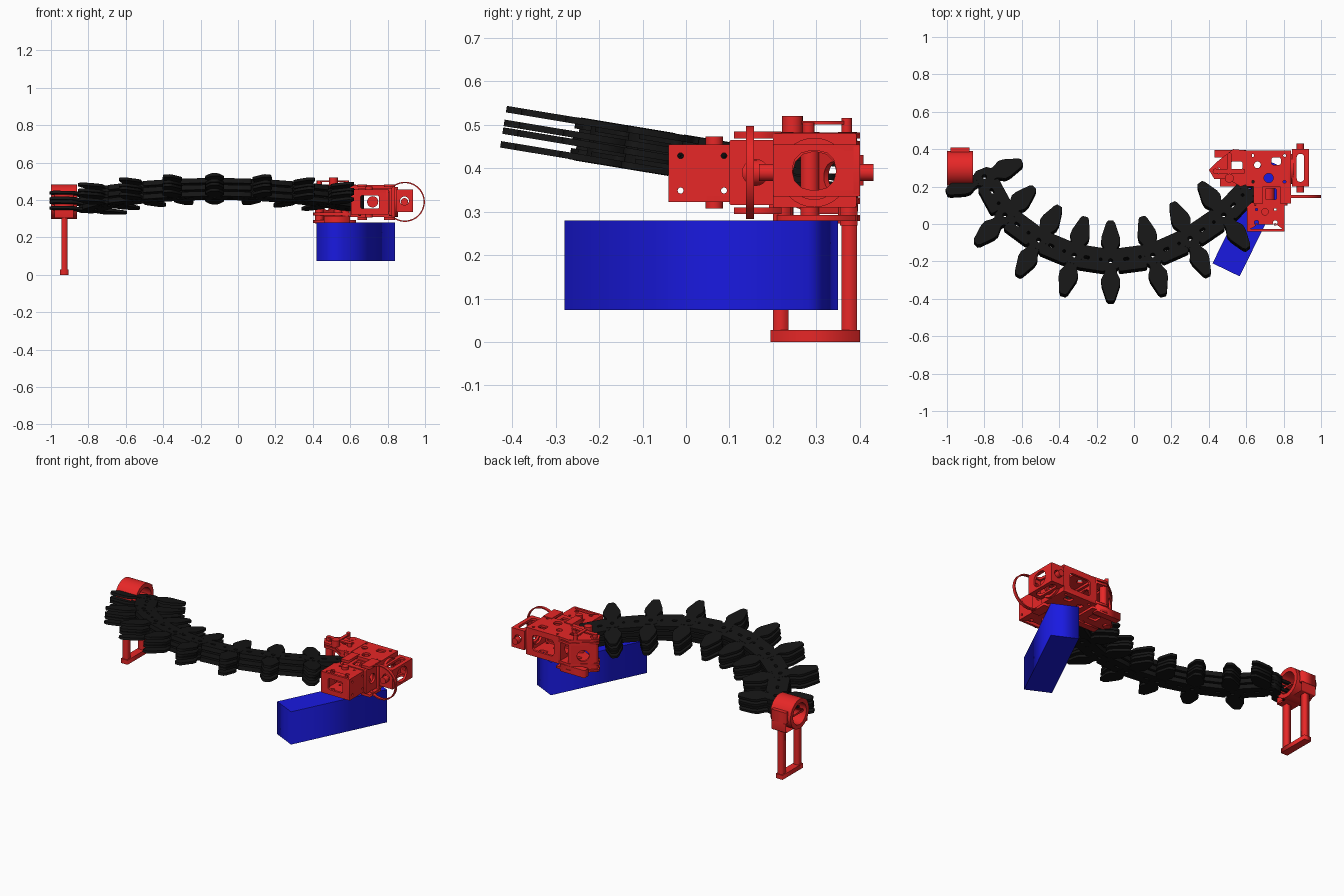
import bpy
from math import sin, cos, pi, radians, atan2, hypot
from mathutils import Matrix, Vector

if "Cube" in bpy.data.objects:
    bpy.data.objects.remove(bpy.data.objects["Cube"])


def material(name, rgb):
    m = bpy.data.materials.new(name)
    m.diffuse_color = (*rgb, 1)
    m.use_nodes = True
    m.node_tree.nodes["Principled BSDF"].inputs["Base Color"].default_value = m.diffuse_color
    return m


RED = material("red", (0.8, 0.02, 0.02))
BLACK = material("black", (0.008, 0.008, 0.008))
BLUE = material("blue", (0.01, 0.01, 0.75))


def rrect(w, h, r=0.005, cx=0, cy=0, n=4):
    pts = []
    for k, (sx, sy) in enumerate(((1, 1), (-1, 1), (-1, -1), (1, -1))):
        for i in range(n):
            a = (k + i / (n - 1)) * pi / 2
            pts.append((cx + sx * (w / 2 - r) + r * cos(a), cy + sy * (h / 2 - r) + r * sin(a)))
    return pts


def circle(r, cx=0, cy=0, n=20):
    return [(cx + r * cos(2 * pi * i / n), cy + r * sin(2 * pi * i / n)) for i in range(n)]


def plate(loops, t, mat):
    """Flat mesh of thickness t; the first loop is the rim, the rest are holes."""
    cu = bpy.data.curves.new("profile", 'CURVE')
    cu.dimensions = '2D'
    cu.fill_mode = 'BOTH'
    cu.extrude = t / 2
    for loop in loops:
        s = cu.splines.new('POLY')
        s.points.add(len(loop) - 1)
        for p, (x, y) in zip(s.points, loop):
            p.co = (x, y, 0, 1)
        s.use_cyclic_u = True
    tmp = bpy.data.objects.new("profile", cu)
    bpy.context.collection.objects.link(tmp)
    dg = bpy.context.evaluated_depsgraph_get()
    me = bpy.data.meshes.new_from_object(tmp.evaluated_get(dg))
    bpy.data.objects.remove(tmp)
    me.materials.clear()
    me.materials.append(mat)
    return me


def place(name, me, m):
    o = bpy.data.objects.new(name, me)
    bpy.context.collection.objects.link(o)
    o.matrix_world = m
    return o


AXES = {'X': Matrix(((0, 0, 1, 0), (1, 0, 0, 0), (0, 1, 0, 0), (0, 0, 0, 1))),
        'Y': Matrix(((1, 0, 0, 0), (0, 0, -1, 0), (0, 1, 0, 0), (0, 0, 0, 1))),
        'Z': Matrix.Identity(4)}


def panel(name, axis, pos, loops, t, mat=RED):
    return place(name, plate(loops, t, mat), Matrix.Translation(pos) @ AXES[axis])


def box(name, x0, x1, y0, y1, z0, z1, mat=RED):
    return panel(name, 'Z', ((x0 + x1) / 2, (y0 + y1) / 2, (z0 + z1) / 2),
                 [[(-(x1 - x0) / 2, -(y1 - y0) / 2), ((x1 - x0) / 2, -(y1 - y0) / 2),
                   ((x1 - x0) / 2, (y1 - y0) / 2), (-(x1 - x0) / 2, (y1 - y0) / 2)]], z1 - z0, mat)


def rod(name, axis, pos, r, length, mat=RED):
    return panel(name, axis, pos, [circle(r)], length, mat)


def frame_box(name, x0, x1, y0, y1, z0, z1, hx, hy, hz, t=0.014):
    """Hollow box of six panels, with hole loops for each axis."""
    c = Vector(((x0 + x1) / 2, (y0 + y1) / 2, (z0 + z1) / 2))
    d = Vector((x1 - x0, y1 - y0, z1 - z0))
    for i, (ax, w, h, holes) in enumerate((('X', d.y, d.z, hx), ('Y', d.x, d.z, hy), ('Z', d.x, d.y, hz))):
        for s in (-1, 1):
            p = c.copy()
            p[i] += s * (d[i] - t) / 2
            panel(name, ax, p, [rrect(w, h)] + holes, t)


# Blue base block
corners = [(0.42, -0.21), (0.565, -0.28), (0.84, 0.28), (0.695, 0.35)]
panel("base_block", 'Z', (0, 0, 0.176), [corners], 0.206, BLUE)

# Chain: leaf links at the joints, bodies between them, in a tilted plane
half = [(0.045, 0.03), (0.03, 0.05), (0.033, 0.065), (0.051, 0.1), (0.049, 0.13),
        (0.024, 0.205), (0.014, 0.218)]
leaf = half + [(-x, y) for x, y in half[::-1]]
leaf += [(-x, -y) for x, y in leaf]
leaf_mesh = plate([leaf, circle(0.012, 0, 0, 12)], 0.015, BLACK)
hub_mesh = plate([rrect(0.085, 0.09, 0.02), circle(0.012, 0, 0, 12)], 0.1, BLACK)
joints = [(-0.80, 0.245), (-0.69, 0.04), (-0.51, -0.095), (-0.32, -0.175), (-0.125, -0.205),
          (0.10, -0.175), (0.30, -0.085), (0.48, 0.04), (0.62, 0.19)]
tilts = [-68, -46, -31, -16, 0, 15, 26, 36, 45]


def chain_pose(x, y, a):
    return (Matrix.Translation((x, y, 0.426 - 0.165 * y))
            @ Matrix.Rotation(-0.164, 4, 'X') @ Matrix.Rotation(a, 4, 'Z'))


for (x, y), a in zip(joints, tilts):
    m = chain_pose(x, y, radians(a))
    place("link_hub", hub_mesh, m)
    if x < 0.6:
        for dz in (-0.041, -0.009, 0.009, 0.041):
            place("link_leaf", leaf_mesh, m @ Matrix.Translation((0, 0, dz)))
body_mesh = plate([rrect(0.155, 0.125, 0.012), rrect(0.03, 0.016, 0.007, -0.03), circle(0.008, 0.045, 0, 10)],
                  0.026, BLACK)
for (x0, y0), (x1, y1) in zip(joints, joints[1:]):
    m = chain_pose((x0 + x1) / 2, (y0 + y1) / 2, atan2(y1 - y0, x1 - x0))
    for dz in (-0.036, 0, 0.036):
        place("link_body", body_mesh, m @ Matrix.Translation((0, 0, dz)))

# Left stand: clamp tube, saddle, legs and foot
panel("clamp_tube", 'X', (-0.93, 0.298, 0.39), [circle(0.092, n=40), circle(0.066, n=40)], 0.14)
panel("clamp_flange", 'X', (-0.93, 0.298, 0.345),
      [rrect(0.215, 0.085), circle(0.068, 0, 0.045, 32)[16:] + [(0.068, 0.04)]], 0.1)
for y in (0.2, 0.396):
    box("clamp_ear", -0.98, -0.88, y - 0.012, y + 0.012, 0.36, 0.43)
for y in (0.218, 0.376):
    box("stand_leg", -0.945, -0.912, y - 0.018, y + 0.018, 0.02, 0.32)
box("stand_foot", -0.952, -0.905, 0.195, 0.4, 0, 0.028)

# Gripper main housing
bolts = [circle(0.008, sx * 0.085, sy * 0.07, 10) for sx in (-1, 1) for sy in (-1, 1)]
frame_box("housing", 0.60, 0.84, 0.2, 0.392, 0.31, 0.48,
          [rrect(0.1, 0.095, 0.045, 0, -0.005)], [rrect(0.15, 0.1, 0.02)],
          [circle(0.025, 0.0, -0.05), rrect(0.05, 0.04, 0.01, 0.04, 0.04), circle(0.018, -0.06, 0.02)] + bolts)
panel("housing_ring", 'X', (0.845, 0.295, 0.39), [circle(0.08, n=32), circle(0.062, n=32)], 0.02)

# End frame with slot and pivots
frame_box("end_frame", 0.845, 0.935, 0.2, 0.4, 0.335, 0.455,
          [rrect(0.1, 0.09, 0.04, -0.005)], [circle(0.024)], [rrect(0.04, 0.15, 0.018)])
for y in (0.185, 0.414):
    rod("end_pivot", 'Y', (0.89, y, 0.39), 0.02, 0.035)

# Thin hoop and its supports
panel("hoop", 'Y', (0.892, 0.147, 0.39), [circle(0.107, n=64), circle(0.1, n=64)], 0.018)
for z in (0.302, 0.476):
    box("hoop_arm", 0.78, 0.84, 0.11, 0.22, z - 0.008, z + 0.008)
    box("hoop_arm_inner", 0.64, 0.69, 0.11, 0.22, z - 0.008, z + 0.008)

# Front drive block
four = [circle(0.007, sx * 0.05, sy * 0.04, 10) for sx in (-1, 1) for sy in (-1, 1)]
frame_box("drive_block", 0.605, 0.805, -0.04, 0.115, 0.322, 0.455, four,
          [rrect(0.1, 0.07, 0.01)], [circle(0.012, 0.05, -0.03), circle(0.012, -0.05, -0.03)] + four)
for z in (0.32, 0.46):
    rod("drive_cap", 'Z', (0.70, 0.065, z), 0.02, 0.025)
rod("drive_shaft", 'Y', (0.72, 0.15, 0.39), 0.03, 0.12)

# Middle connector between drive block and housing
for x in (0.65, 0.815):
    panel("connector_side", 'X', (x, 0.16, 0.39), [rrect(0.12, 0.15), circle(0.03)], 0.014)
for z in (0.33, 0.455):
    panel("connector_deck", 'Z', (0.732, 0.16, z), [rrect(0.17, 0.12), rrect(0.06, 0.06, 0.01)], 0.012)

# Angled jaw bracket
jaw = [(0.40, 0.29), (0.44, 0.33), (0.53, 0.40), (0.63, 0.39), (0.63, 0.22),
       (0.57, 0.20), (0.50, 0.24), (0.43, 0.24)]
for z in (0.285, 0.325, 0.455, 0.475):
    panel("jaw_plate", 'Z', (0, 0, z), [jaw, circle(0.018, 0.445, 0.285, 14), rrect(0.06, 0.05, 0.01, 0.55, 0.31)], 0.014)
for x, y in ((0.435, 0.285), (0.535, 0.372), (0.575, 0.225)):
    rod("jaw_post", 'Z', (x, y, 0.378), 0.022, 0.21)
turn = Matrix.Translation((0.475, 0.345, 0.38)) @ Matrix.Rotation(radians(40), 4, 'Z') @ AXES['Y']
place("jaw_side", plate([rrect(0.14, 0.17), circle(0.035)], 0.014, RED), turn)
for y in (0.22, 0.375):
    box("jaw_foot", 0.43 + (0.375 - y) * 0.2, 0.60, y - 0.02, y + 0.02, 0.268, 0.315)

# Linkage on top of the jaw
for y, r, top in ((0.245, 0.024, 0.52), (0.37, 0.012, 0.515)):
    rod("linkage_pin", 'Z', (0.51, y, (top + 0.475) / 2), r, top - 0.475)
box("linkage_bar", 0.50, 0.52, 0.24, 0.375, 0.5, 0.508)
box("linkage_cross", 0.425, 0.59, 0.27, 0.295, 0.496, 0.504)
rod("linkage_pin", 'Z', (0.435, 0.282, 0.49), 0.014, 0.03)
rod("linkage_pin", 'Z', (0.58, 0.282, 0.49), 0.014, 0.03)
